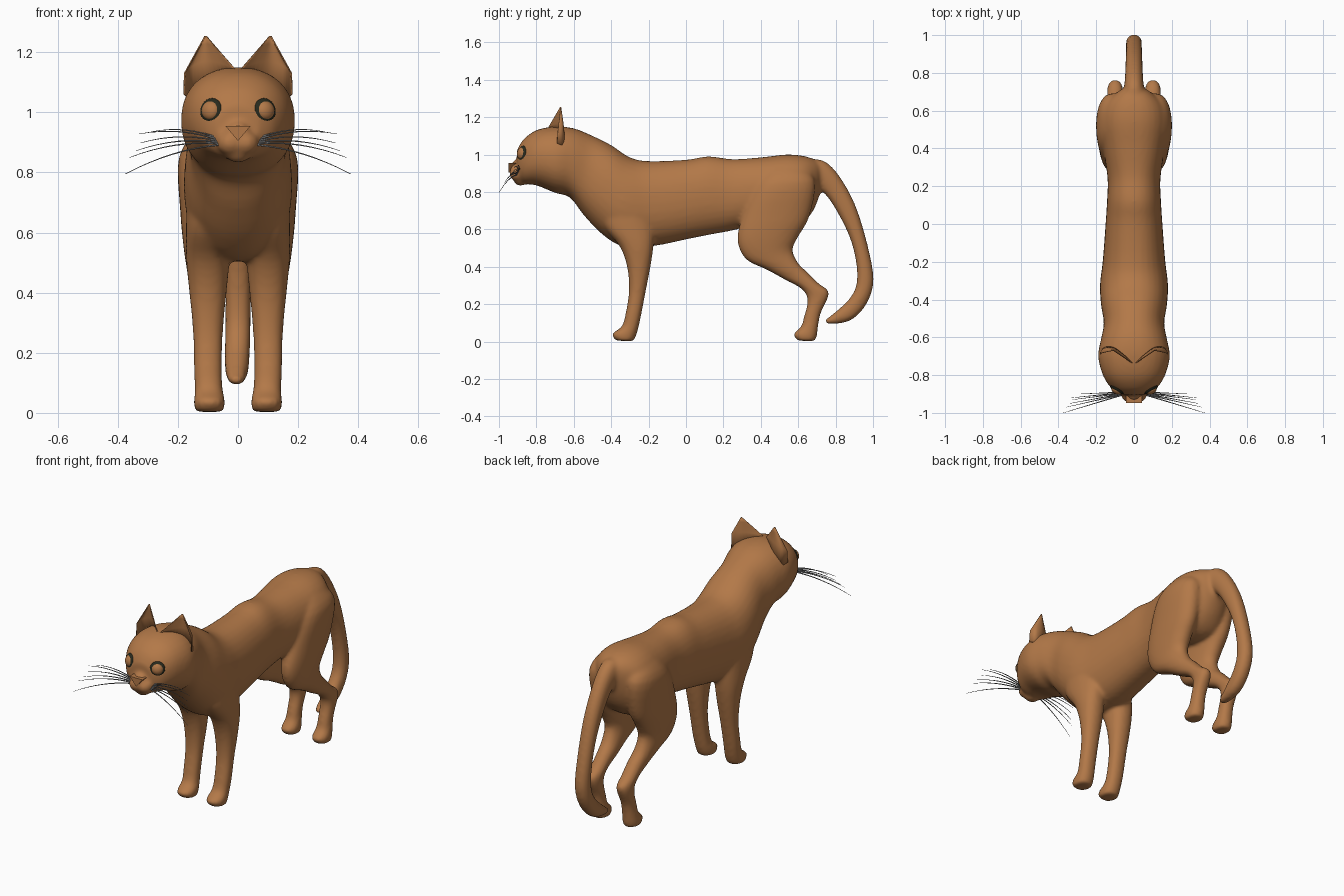
import bpy, bmesh, math
from mathutils import Vector, Matrix

if "Cube" in bpy.data.objects:
    bpy.data.objects.remove(bpy.data.objects["Cube"])


def material(name, rgb):
    m = bpy.data.materials.new(name)
    m.use_nodes = True
    m.diffuse_color = (*rgb, 1)
    m.node_tree.nodes["Principled BSDF"].inputs["Base Color"].default_value = (*rgb, 1)
    return m


fur = material("brown_fur", (0.45, 0.19, 0.065))
dark = material("dark_eye_rim", (0.02, 0.022, 0.012))
grey = material("grey_whisker", (0.22, 0.22, 0.22))


def finish(bm, name, mat, smooth=True):
    bmesh.ops.recalc_face_normals(bm, faces=bm.faces)
    me = bpy.data.meshes.new(name)
    bm.to_mesh(me)
    bm.free()
    me.materials.append(mat)
    ob = bpy.data.objects.new(name, me)
    bpy.context.collection.objects.link(ob)
    for p in me.polygons:
        p.use_smooth = smooth
    return ob


def spline(rows, steps=4):
    """Smooth curve through rows of numbers."""
    out = []
    for i in range(len(rows) - 1):
        a, b, c, d = (rows[max(0, min(len(rows) - 1, i + k))] for k in (-1, 0, 1, 2))
        for s in range(steps):
            t = s / steps
            out.append([q + t / 2 * (r - p + t * (2 * p - 5 * q + 4 * r - u + t * (3 * (q - r) + u - p)))
                        for p, q, r, u in zip(a, b, c, d)])
    return out + [list(rows[-1])]


def loft(bm, rows, side=1, n=32, power=0.9):
    """Each row: one profile edge (y, z), the opposite edge (y, z), centre x, half width."""
    rings = []
    for y1, z1, y2, z2, cx, hw in spline(rows):
        mid = Vector((cx * side, (y1 + y2) / 2, (z1 + z2) / 2))
        half = Vector((0, (y1 - y2) / 2, (z1 - z2) / 2))
        ring = []
        for k in range(n):
            c, s = math.cos(math.tau * k / n), math.sin(math.tau * k / n)
            c, s = (math.copysign(abs(v) ** power, v) for v in (c, s))
            ring.append(bm.verts.new(mid + half * c + Vector((hw * s, 0, 0))))
        rings.append(ring)
    for a, b in zip(rings, rings[1:]):
        for k in range(n):
            bm.faces.new((a[k], a[(k + 1) % n], b[(k + 1) % n], b[k]))
    bm.faces.new(rings[0])
    bm.faces.new(rings[-1])


def ball(bm, centre, size, turn=Matrix()):
    m = Matrix.Translation(centre) @ turn @ Matrix.Diagonal((*size, 1))
    bmesh.ops.create_uvsphere(bm, u_segments=24, v_segments=16, radius=1, matrix=m)


# Head, neck and trunk: top edge, bottom edge, width
trunk = [(-.905, 1.02, -.90, .875, 0, .07), (-.87, 1.08, -.87, .845, 0, .12),
         (-.80, 1.13, -.80, .835, 0, .165), (-.70, 1.15, -.70, .795, 0, .19),
         (-.60, 1.14, -.62, .77, 0, .175), (-.50, 1.10, -.55, .68, 0, .16),
         (-.40, 1.05, -.45, .575, 0, .175), (-.30, .985, -.34, .51, 0, .18),
         (-.20, .965, -.18, .51, 0, .165), (0, .972, .02, .55, 0, .15),
         (.12, .99, .12, .57, 0, .143), (.25, .975, .23, .59, 0, .14),
         (.40, .985, .38, .62, 0, .162), (.54, 1.0, .52, .60, 0, .185),
         (.64, .99, .61, .62, 0, .165), (.71, .96, .68, .70, 0, .09), (.73, .92, .72, .80, 0, .03)]
# Legs: front edge, back edge, centre x, half width
front_leg = [(-.44, .86, -.26, .86, .09, .05), (-.455, .75, -.20, .75, .095, .072),
             (-.44, .62, -.17, .60, .097, .076), (-.355, .51, -.175, .50, .10, .072),
             (-.315, .40, -.19, .40, .10, .062),
             (-.305, .27, -.215, .27, .10, .05), (-.325, .14, -.24, .14, .10, .047),
             (-.345, .08, -.255, .07, .097, .047), (-.395, .04, -.265, .035, .095, .052),
             (-.375, .005, -.28, .002, .095, .047)]
hind_leg = [(.45, .95, .60, .95, .08, .05), (.37, .84, .69, .86, .113, .084),
            (.30, .67, .66, .67, .115, .077), (.275, .54, .60, .56, .112, .069),
            (.32, .44, .57, .49, .108, .06), (.43, .385, .60, .42, .105, .052),
            (.53, .33, .65, .37, .10, .047), (.62, .28, .71, .31, .10, .043),
            (.65, .22, .765, .26, .10, .041), (.63, .13, .72, .15, .10, .039),
            (.615, .08, .705, .07, .10, .042), (.575, .04, .70, .03, .10, .048),
            (.595, .005, .69, .002, .10, .042)]
# Tail: outer edge, inner edge, centre x, half width
tail = [(.66, .975, .66, .85, 0, .06), (.74, .965, .71, .82, 0, .052),
        (.82, .885, .78, .74, 0, .047), (.905, .73, .87, .57, 0, .044),
        (.97, .52, .91, .42, 0, .042), (1.003, .33, .91, .30, 0, .042),
        (.965, .20, .87, .225, -.002, .042), (.88, .113, .82, .177, -.004, .039),
        (.77, .093, .77, .135, -.006, .027), (.745, .105, .745, .12, -.006, .012)]

bm = bmesh.new()
loft(bm, trunk)
loft(bm, tail)
for side in (1, -1):
    loft(bm, front_leg, side)
    loft(bm, hind_leg, side)
    ball(bm, (.026 * side, -.90, .898), (.044, .045, .042))
ball(bm, (0, -.885, .862), (.045, .036, .03))
ball(bm, (0, -.89, .935), (.043, .05, .04))
body = finish(bm, "body", fur)
weld = body.modifiers.new("weld_parts", 'REMESH')
weld.mode = 'VOXEL'
weld.voxel_size = 0.01
weld.use_smooth_shade = True
soft = body.modifiers.new("soften", 'SMOOTH')
soft.factor = 0.5
soft.iterations = 10

# Nose: small wedge with a flat triangular front
bm = bmesh.new()
wedge = [(-.042, .955), (.042, .955), (0, .905)]
front, back = ([bm.verts.new((x, y, z)) for x, z in wedge] for y in (-.948, -.90))
bm.faces.new(front)
bm.faces.new(back)
for i in range(3):
    j = (i + 1) % 3
    bm.faces.new((front[i], front[j], back[j], back[i]))
finish(bm, "nose", fur, False)

for side, label in ((1, "left"), (-1, "right")):
    # Eye: brown ball sitting in a wider dark rim
    facing = Vector((.5 * side, -.85, .15)).normalized()
    turn = facing.to_track_quat('Z', 'Y').to_matrix().to_4x4()
    spot = Vector((.087 * side, -.872, 1.005))
    bm = bmesh.new()
    ball(bm, spot, (.043, .043, .022), turn)
    finish(bm, label + "_eye_rim", dark)
    bm = bmesh.new()
    ball(bm, spot + facing * .008, (.032, .032, .022), turn)
    finish(bm, label + "_eye", fur)

    # Ear: curved shell, open to the front
    base = spline([(.0, -.74, 1.14), (.05, -.69, 1.12), (.11, -.65, 1.08),
                   (.16, -.655, 1.05), (.18, -.69, 1.06)])
    rim = spline([(.012, -.735, 1.146), (.06, -.695, 1.165), (.11, -.66, 1.17),
                  (.16, -.66, 1.15), (.178, -.685, 1.13)])
    tip = Vector((.108, -.67, 1.257))
    bm = bmesh.new()
    rows = [base, rim] + [[Vector(p).lerp(tip, t) for p in rim] for t in (.33, .66, .97)]
    grid = [[bm.verts.new((p[0] * side, p[1], p[2])) for p in row] for row in rows]
    for a, b in zip(grid, grid[1:]):
        for i in range(len(a) - 1):
            bm.faces.new((a[i], a[i + 1], b[i + 1], b[i]))
    ear = finish(bm, label + "_ear", fur)
    shell = ear.modifiers.new("shell", 'SOLIDIFY')
    shell.thickness = 0.004
    shell.offset = 0

    # Whiskers: thin tapering curves
    cu = bpy.data.curves.new(label + "_whiskers", 'CURVE')
    cu.dimensions = '3D'
    cu.bevel_depth = 0.0035
    cu.bevel_resolution = 1
    for i, (x, y, z) in enumerate([(.375, -1.0, .795), (.36, -.97, .85), (.34, -.95, .872),
                                   (.325, -.93, .898), (.33, -.92, .928), (.29, -.90, .935)]):
        root = Vector((.06 * side, -.89 - .003 * (5 - i), .892 + i * .004))
        end = Vector((x * side, y, z))
        path = cu.splines.new('POLY')
        path.points.add(8)
        for k, p in enumerate(path.points):
            t = k / 8
            p.co = (*(root.lerp(end, t) + Vector((0, 0, .07 * t * (1 - t)))), 1)
            p.radius = 1 - .75 * t
    cu.materials.append(grey)
    ob = bpy.data.objects.new(label + "_whiskers", cu)
    bpy.context.collection.objects.link(ob)
